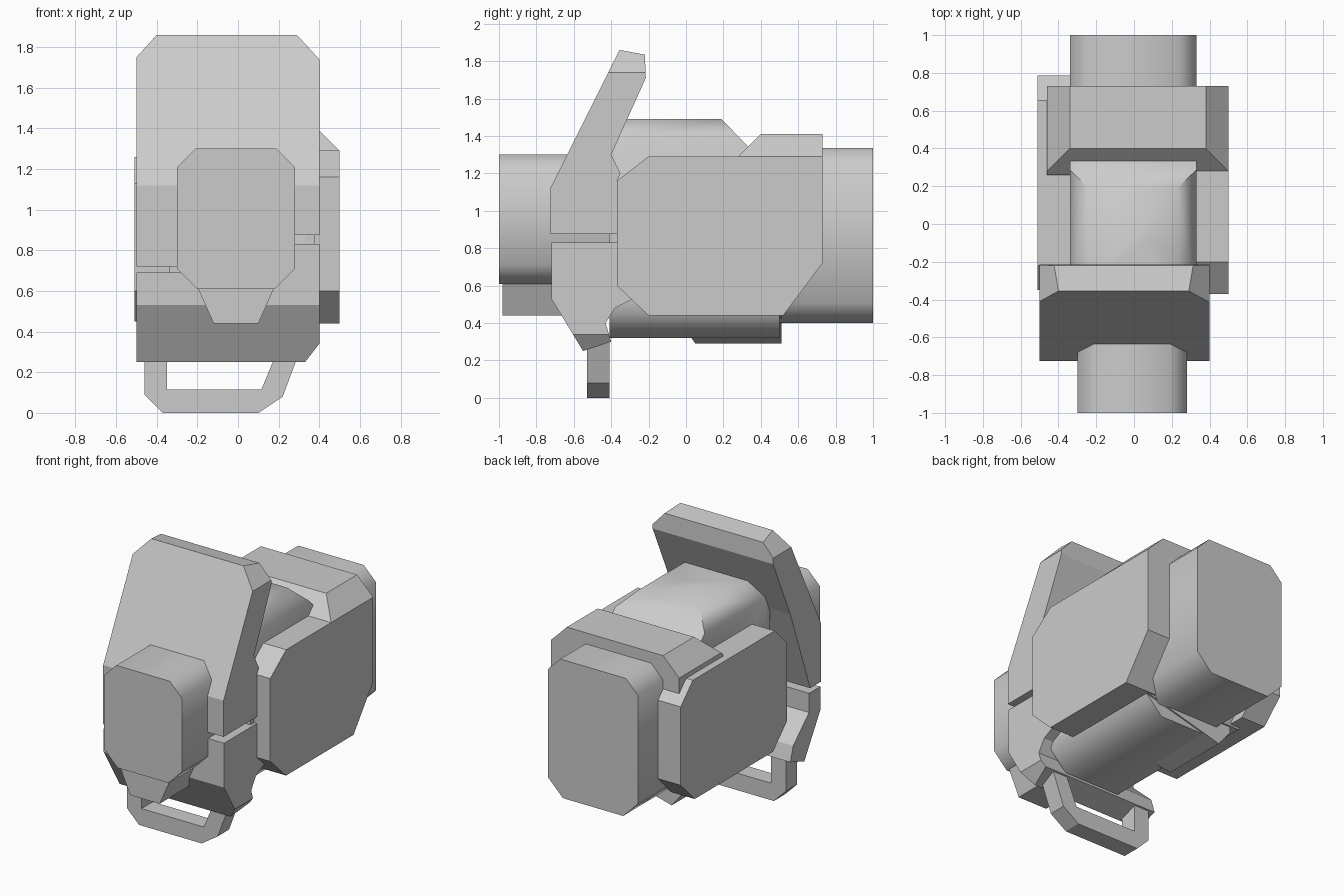
import bpy
import bmesh
import math
from mathutils import Vector

if "Cube" in bpy.data.objects:
    bpy.data.objects.remove(bpy.data.objects["Cube"])

grey = bpy.data.materials.new("plain_grey")
grey.use_nodes = True
grey.diffuse_color = (0.6, 0.6, 0.6, 1)
grey.node_tree.nodes["Principled BSDF"].inputs["Base Color"].default_value = (0.6, 0.6, 0.6, 1)


def prism(name, pts, axis, a, b):
    """Extrude an outline from a to b: axis y takes (x, z) points, axis x takes (y, z)."""
    def place(p, d):
        return Vector((p[0], d, p[1])) if axis == "y" else Vector((d, p[0], p[1]))
    bm = bmesh.new()
    face = bm.faces.new([bm.verts.new(place(p, a)) for p in pts])
    ext = bmesh.ops.extrude_face_region(bm, geom=[face])
    moved = [v for v in ext["geom"] if isinstance(v, bmesh.types.BMVert)]
    bmesh.ops.translate(bm, verts=moved, vec=place((0, 0), b - a))
    bmesh.ops.recalc_face_normals(bm, faces=bm.faces)
    mesh = bpy.data.meshes.new(name)
    bm.to_mesh(mesh)
    bm.free()
    mesh.materials.append(grey)
    obj = bpy.data.objects.new(name, mesh)
    bpy.context.scene.collection.objects.link(obj)
    return obj


def octagon(x0, x1, z0, z1, low, high):
    """Rectangle outline with cut corners, sized separately at bottom and top."""
    return [(x0 + low, z0), (x1 - low, z0), (x1, z0 + low), (x1, z1 - high),
            (x1 - high, z1), (x0 + high, z1), (x0, z1 - high), (x0, z0 + low)]


def carve(obj, cutter, operation="INTERSECT"):
    mod = obj.modifiers.new("carve", "BOOLEAN")
    mod.operation = operation
    mod.solver = "EXACT"
    mod.object = cutter
    bpy.context.view_layer.objects.active = obj
    bpy.ops.object.modifier_apply(modifier=mod.name)
    bpy.data.objects.remove(cutter)
    return obj


def smooth(obj, degrees):
    bpy.ops.object.select_all(action="DESELECT")
    obj.select_set(True)
    bpy.context.view_layer.objects.active = obj
    bpy.ops.object.shade_smooth_by_angle(angle=math.radians(degrees))


# Front and rear blocks
front_block = prism("front_block", octagon(-0.3, 0.28, 0.61, 1.3, 0.1, 0.09), "y", -1, -0.3)
rear_block = prism("rear_block", octagon(-0.34, 0.33, 0.4, 1.335, 0.11, 0.09), "y", 0.45, 1)
prism("front_wedge", [(-0.2, 0.62), (-0.12, 0.44), (0.1, 0.44), (0.18, 0.62)], "y", -0.98, -0.65)

# Central body, sloping down at the rear
body = prism("central_body", octagon(-0.34, 0.33, 0.32, 1.49, 0.13, 0.1), "y", -0.41, 0.5)
side = [(-0.41, 0.32), (0.5, 0.32), (0.5, 1.17), (0.19, 1.49), (-0.32, 1.49), (-0.41, 1.28)]
carve(body, prism("body_side", side, "x", -0.6, 0.6))

# Rear collar and the two side panels
collar = prism("rear_collar", octagon(-0.46, 0.5, 0.44, 1.41, 0.06, 0.12), "y", 0.2, 0.73)
side = [(0.28, 0.44), (0.52, 0.44), (0.73, 0.72), (0.73, 1.41), (0.4, 1.41), (0.26, 1.27)]
carve(collar, prism("collar_side", side, "x", -0.6, 0.6))
right_panel = [(-0.37, 0.6), (-0.2, 0.44), (0.52, 0.44), (0.73, 0.72), (0.73, 1.29),
               (-0.2, 1.29), (-0.37, 1.16)]
prism("left_side_panel", right_panel, "x", 0.32, 0.5)
prism("right_side_panel", octagon(-0.35, 0.785, 0.45, 1.26, 0.15, 0.13), "x", -0.51, -0.33)

# Sloped plate under the body
plate = prism("belly_plate", [(0.36, 0.45), (-0.25, 0.29), (-0.34, 0.4), (-0.34, 0.45)], "y", -0.06, 0.51)
side = [(-0.06, 0.45), (0.05, 0.29), (0.51, 0.29), (0.51, 0.45)]
carve(plate, prism("plate_side", side, "x", -0.6, 0.6))

# Tall front shield: full depth on one side, a thin slanted plate on the other
thick = [(-0.725, 0.7), (-0.725, 1.12), (-0.355, 1.86), (-0.22, 1.835), (-0.215, 1.71),
         (-0.4, 1.3), (-0.35, 1.2), (-0.37, 1.16), (-0.37, 0.7)]
thin = thick[:6] + [(-0.62, 0.7)]
outline = [(-0.3, 0.72), (0.2, 0.72), (0.2, 0.875), (0.4, 0.875), (0.4, 1.74),
           (0.29, 1.86), (-0.3, 1.86)]
shield = prism("front_shield", outline, "y", -0.8, 0)
carve(shield, prism("shield_side", thick, "x", -0.6, 0.6))
wing = prism("shield_wing", [(-0.5, 0.72), (-0.3, 0.72), (-0.3, 1.86), (-0.4, 1.86), (-0.5, 1.75)],
             "y", -0.8, 0)
carve(wing, prism("wing_side", thin, "x", -0.6, 0.6))

# Lower guard below the shield
deep = [(-0.72, 0.83), (-0.72, 0.53), (-0.55, 0.25), (-0.4, 0.3), (-0.43, 0.4),
        (-0.38, 0.48), (-0.28, 0.53), (-0.37, 0.62), (-0.37, 0.83)]
shallow = deep[:5] + [(-0.6, 0.56), (-0.6, 0.83)]
outline = [(-0.3, 0.25), (0.33, 0.25), (0.4, 0.34), (0.4, 0.83), (0.2, 0.83), (0.2, 0.69), (-0.3, 0.69)]
guard = prism("lower_guard", outline, "y", -0.8, 0)
carve(guard, prism("guard_side", deep, "x", -0.6, 0.6))
flap = prism("guard_wing", [(-0.5, 0.2), (-0.3, 0.2), (-0.3, 0.69), (-0.5, 0.69)], "y", -0.8, 0)
carve(flap, prism("wing_cut", shallow, "x", -0.6, 0.6))
prism("hinge_tab", [(-0.41, 0.82), (-0.36, 0.82), (-0.36, 0.89), (-0.41, 0.89)], "x", 0.33, 0.38)

# Hanging loop
loop = [(-0.46, 0.32), (-0.46, 0.09), (-0.37, 0), (0.1, 0), (0.22, 0.08), (0.31, 0.32),
        (0.2, 0.32), (0.115, 0.115), (-0.35, 0.115), (-0.35, 0.32)]
prism("hanging_loop", loop, "y", -0.53, -0.41)

# Soften the long corner cuts, keep the end faces crisp
for part in (front_block, rear_block, body):
    smooth(part, 46)
